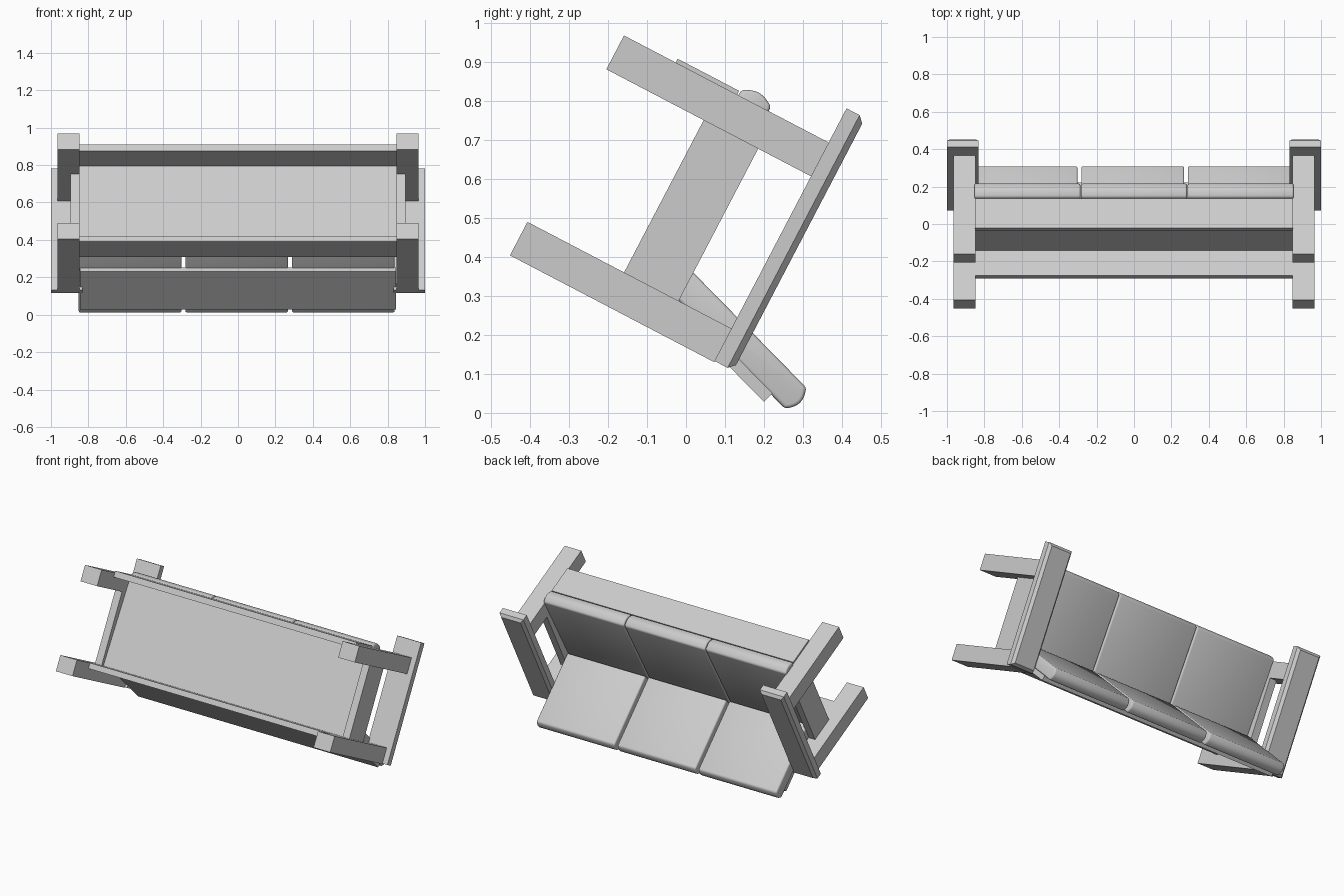
import bpy
import bmesh
from math import radians, sin, cos, pi
from mathutils import Matrix

cube = bpy.data.objects.get("Cube")
if cube:
    bpy.data.objects.remove(cube)

grey = bpy.data.materials.new("light grey")
grey.use_nodes = True
grey.diffuse_color = (0.6, 0.6, 0.6, 1)
grey.node_tree.nodes["Principled BSDF"].inputs["Base Color"].default_value = (0.6, 0.6, 0.6, 1)

# The sofa is modelled upright in (x, depth, height), then tipped over as a whole
TIP = Matrix.Rotation(radians(-117.6), 4, "X")
HALF = 0.85          # half width between the legs
RECLINE = 107.9      # lean of the backrest, degrees from forward
SEAT_TILT = 2.8


def finish(bm, name, smooth=False):
    bmesh.ops.recalc_face_normals(bm, faces=bm.faces)
    bm.transform(TIP)
    mesh = bpy.data.meshes.new(name)
    bm.to_mesh(mesh)
    bm.free()
    mesh.materials.append(grey)
    obj = bpy.data.objects.new(name, mesh)
    bpy.context.collection.objects.link(obj)
    if smooth:
        bpy.ops.object.select_all(action="DESELECT")
        obj.select_set(True)
        bpy.context.view_layer.objects.active = obj
        bpy.ops.object.shade_smooth_by_angle(angle=radians(35))
    return obj


def prism(profile, x0, x1):
    """Extrude a (forward, up) profile from x0 to x1."""
    bm = bmesh.new()
    face = bm.faces.new([bm.verts.new((x0, -f, w)) for f, w in profile])
    ext = bmesh.ops.extrude_face_region(bm, geom=[face])
    new = [v for v in ext["geom"] if isinstance(v, bmesh.types.BMVert)]
    bmesh.ops.translate(bm, vec=(x1 - x0, 0, 0), verts=new)
    bmesh.ops.recalc_face_normals(bm, faces=bm.faces)
    return bm


def box(name, x, f, w):
    profile = [(f[0], w[0]), (f[1], w[0]), (f[1], w[1]), (f[0], w[1])]
    return finish(prism(profile, *x), name)


def leaned(start, angle, points):
    """Place (along, across) points on a line leaning at an angle."""
    a = radians(angle)
    return [(start[0] + u * cos(a) - v * sin(a), start[1] + u * sin(a) + v * cos(a))
            for u, v in points]


def cushion(name, x, start, angle, length, thick, bulge=0.016):
    """Padded slab whose free end swells in a shallow arc."""
    n = 8
    points = [(0, thick), (0, 0)]
    points += [(length + bulge * sin(pi * i / n), thick * i / n) for i in range(n + 1)]
    bm = prism(leaned(start, angle, points), *x)
    sharp = [e for e in bm.edges if e.calc_face_angle(0) > radians(40)]
    bmesh.ops.bevel(bm, geom=sharp, offset=0.009, segments=3, profile=0.5, affect="EDGES")
    finish(bm, name, smooth=True)


# Legs, side rails and chamfered armrests, mirrored left and right
for side, s in (("left", 1), ("right", -1)):
    leg_x = (s * 0.848, s * 0.965)
    box(side + "_front_leg", leg_x, (0.687, 0.785), (-0.59, 0.004))
    box(side + "_back_leg", leg_x, (0.149, 0.246), (-0.588, 0.004))
    box(side + "_side_rail", (s * 0.848, s * 0.895), (0.246, 0.687), (-0.308, -0.15))
    arm = prism([(0.152, 0.003), (0.884, 0.003), (0.884, 0.057), (0.152, 0.057)],
                s * 0.832, s * 1.0)
    rim = [e for e in arm.edges if all(v.co.z > 0.05 for v in e.verts)]
    bmesh.ops.bevel(arm, geom=rim, offset=0.016, segments=1, affect="EDGES")
    finish(arm, side + "_armrest")

# Seat frame
across = (-HALF, HALF)
box("front_rail", across, (0.759, 0.796), (-0.44, -0.262))
box("back_rail", across, (0.212, 0.246), (-0.44, -0.259))
board = leaned((0.24, -0.289), SEAT_TILT, [(0, 0), (0.524, 0), (0.524, 0.014), (0, 0.014)])
finish(prism(board, *across), "seat_board")

# Reclined back panel
panel = leaned((0.205, -0.106), RECLINE, [(0, 0), (0.284, 0), (0.284, -0.031), (0, -0.031)])
finish(prism(panel, -0.845, 0.845), "back_panel")

# Three seat cushions and three back cushions
for i, place in enumerate(("right", "middle", "left")):
    mid = (i - 1) * 0.57
    cushion(place + "_seat_cushion", (mid - 0.283, mid + 0.283),
            (0.25, -0.285), SEAT_TILT, 0.552, 0.088)
    mid -= 0.007
    cushion(place + "_back_cushion", (mid - 0.275, mid + 0.275),
            (0.264, -0.203), RECLINE, 0.445, -0.077)
